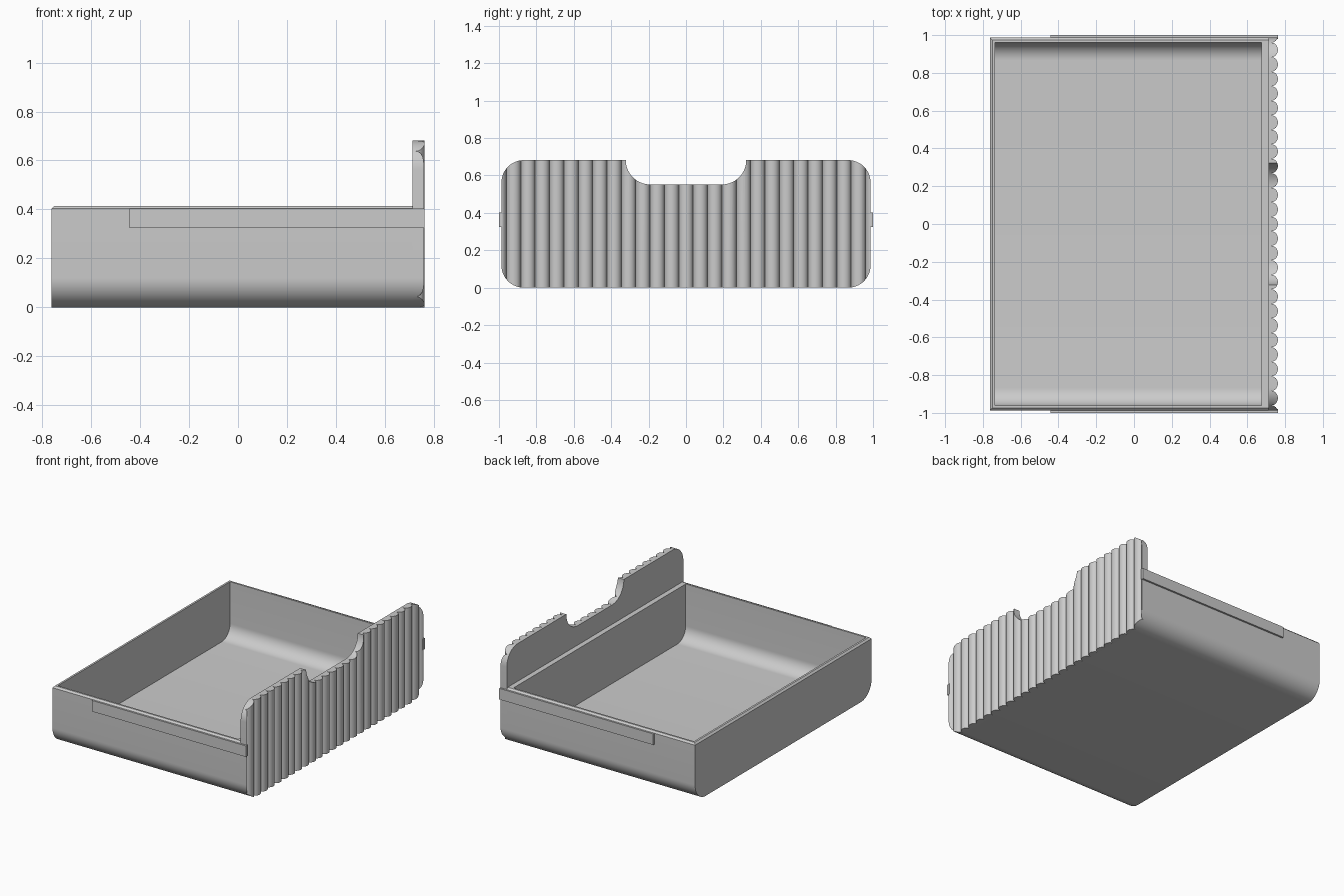
import bpy, bmesh, math
from mathutils import Vector

cube = bpy.data.objects.get("Cube")
if cube:
    bpy.data.objects.remove(cube)

grey = bpy.data.materials.new("matte grey")
grey.use_nodes = True
COLOUR = (0.6, 0.6, 0.6, 1)
grey.diffuse_color = COLOUR
grey.node_tree.nodes["Principled BSDF"].inputs["Base Color"].default_value = COLOUR

HALF, BACK, PANEL, FRONT = 0.987, -0.762, 0.712, 0.762
HEIGHT, RIM, LIP, CORNER = 0.682, 0.403, 0.012, 0.12


def arc(cx, cy, r, start, end, steps=14):
    """Points on an arc, angles in degrees."""
    angles = [math.radians(start + (end - start) * i / steps) for i in range(steps + 1)]
    return [(cx + r * math.cos(a), cy + r * math.sin(a)) for a in angles]


def tray_section(half, low, high, r):
    """U-shaped section with rounded lower corners."""
    return ([(half, high), (-half, high)]
            + arc(-half + r, low + r, r, 180, 270)
            + arc(half - r, low + r, r, 270, 360))


def prism(name, points, low, high, axis):
    """Extrude a 2D outline along x (points are y, z) or z (points are x, y)."""
    def place(p, d):
        return (d, p[0], p[1]) if axis == "x" else (p[0], p[1], d)
    bm = bmesh.new()
    face = bm.faces.new([bm.verts.new(place(p, low)) for p in points])
    moved = bmesh.ops.extrude_face_region(bm, geom=[face])["geom"]
    shift = Vector(place((0, 0), high - low))
    bmesh.ops.translate(bm, vec=shift,
                        verts=[v for v in moved if isinstance(v, bmesh.types.BMVert)])
    bmesh.ops.recalc_face_normals(bm, faces=bm.faces)
    mesh = bpy.data.meshes.new(name)
    bm.to_mesh(mesh)
    bm.free()
    mesh.materials.append(grey)
    obj = bpy.data.objects.new(name, mesh)
    bpy.context.collection.objects.link(obj)
    return obj


def combine(obj, cutter, operation):
    """Apply a boolean and discard the cutter."""
    mod = obj.modifiers.new("cut", "BOOLEAN")
    mod.operation, mod.solver, mod.object = operation, "EXACT", cutter
    bpy.context.view_layer.objects.active = obj
    bpy.ops.object.modifier_apply(modifier=mod.name)
    bpy.data.objects.remove(cutter)


def smooth(obj):
    bpy.ops.object.select_all(action="DESELECT")
    obj.select_set(True)
    bpy.context.view_layer.objects.active = obj
    bpy.ops.object.shade_smooth_by_angle(angle=math.radians(30))


# Tray body, with a bevelled lip along its rim
tray = prism("tray", tray_section(HALF, 0, RIM, CORNER), BACK, PANEL, "x")
bm = bmesh.new()
bm.from_mesh(tray.data)
top = max(bm.faces, key=lambda f: f.calc_center_median().z)
lip = bmesh.ops.extrude_face_region(bm, geom=[top])["geom"]
bmesh.ops.delete(bm, geom=[top], context="FACES_ONLY") if top.is_valid else None
for v in [g for g in lip if isinstance(g, bmesh.types.BMVert)]:
    v.co.z += LIP
    v.co.y -= math.copysign(LIP, v.co.y)
    if v.co.x < 0:
        v.co.x += LIP
bmesh.ops.recalc_face_normals(bm, faces=bm.faces)
bm.to_mesh(tray.data)
bm.free()

# Hollow with rounded lower side corners
hollow = prism("hollow", tray_section(0.962, 0.025, 0.6, 0.095), -0.736, 0.676, "x")
combine(tray, hollow, "DIFFERENCE")
smooth(tray)

# Fluted front panel: scalloped plan extruded upward
PITCH, ROOT = 0.0768, 0.727
plan = [(PANEL, 13.5 * PITCH), (PANEL, -13.5 * PITCH)]
for k in range(-13, 14):
    for i in range(12):
        a = math.pi * i / 12
        plan.append((ROOT + (FRONT - ROOT) * math.sin(a),
                     k * PITCH - PITCH / 2 * math.cos(a)))
plan.append((ROOT, 13.5 * PITCH))
panel = prism("front_panel", plan, -0.1, 0.8, "z")

# Panel outline: rounded corners and a finger notch in the top edge
NOTCH, DIP, R = 0.322, 0.552, 0.13
outline = (arc(-HALF + CORNER, CORNER, CORNER, 180, 270)
           + arc(HALF - CORNER, CORNER, CORNER, 270, 360)
           + arc(HALF - CORNER, HEIGHT - CORNER, CORNER, 0, 90)
           + arc(NOTCH - R, DIP + R, R, 0, -90)
           + arc(-NOTCH + R, DIP + R, R, 270, 180)
           + arc(-HALF + CORNER, HEIGHT - CORNER, CORNER, 90, 180))
combine(panel, prism("outline", outline, 0.6, 0.9, "x"), "INTERSECT")
smooth(panel)

# Slide rails on both sides
for side, name in ((1, "left_rail"), (-1, "right_rail")):
    y0, y1 = side * 0.98, side * 1.0
    prism(name, [(y0, 0.325), (y1, 0.325), (y1, RIM), (y0, RIM)], -0.443, FRONT, "x")
